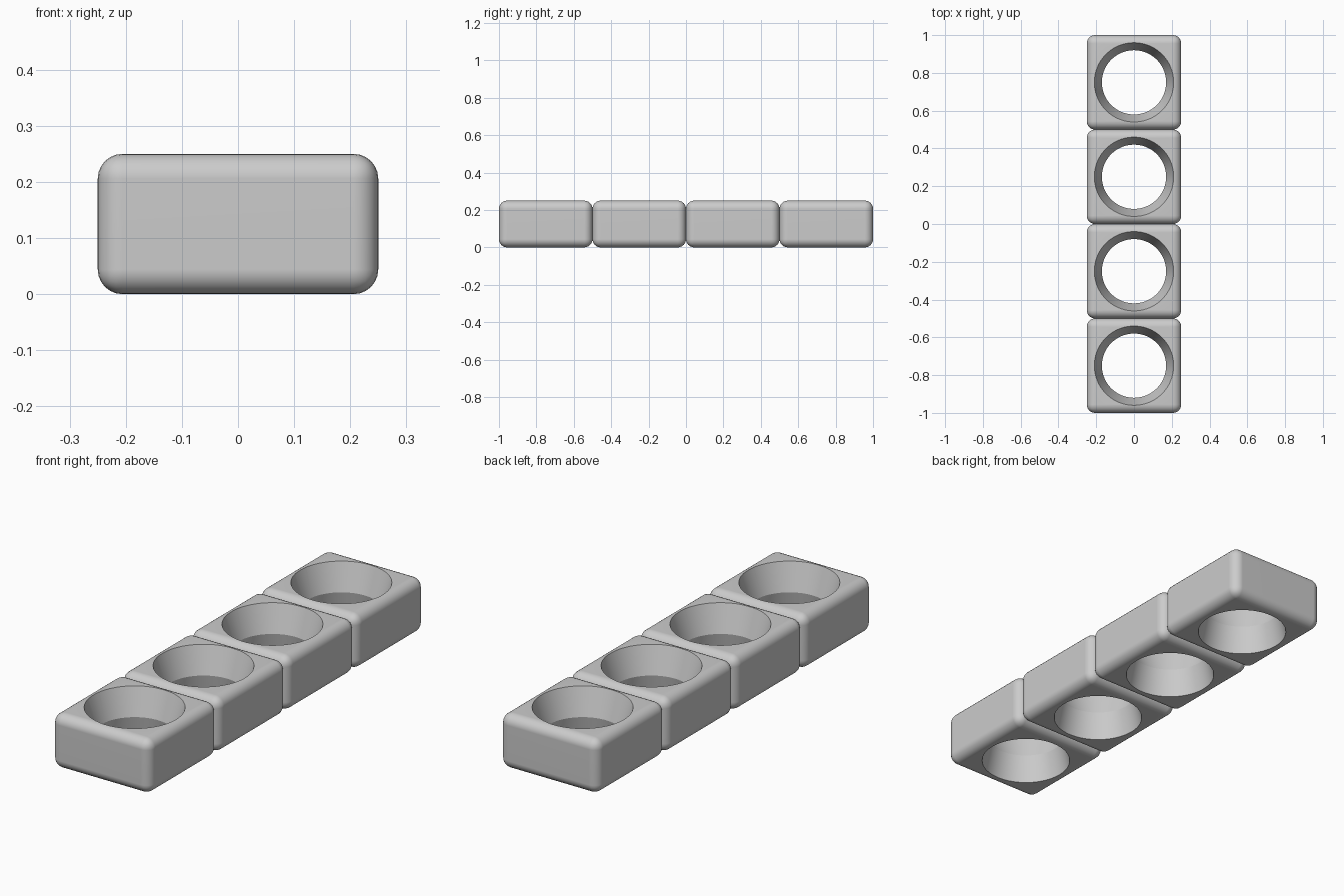
import bpy, bmesh, math

if "Cube" in bpy.data.objects:
    bpy.data.objects.remove(bpy.data.objects["Cube"], do_unlink=True)

SIZE, HEIGHT, ROUND = 0.5, 0.25, 0.044
COUNT, SIDES = 4, 96
# Hole profile (radius, z): wide mouths meeting at a narrow waist
PROFILE = [(0.197, -0.01), (0.17, 0.125), (0.2132, 0.26)]

grey = bpy.data.materials.new("plain grey")
grey.use_nodes = True
colour = (0.6, 0.6, 0.6, 1)
grey.diffuse_color = colour
grey.node_tree.nodes["Principled BSDF"].inputs["Base Color"].default_value = colour


def add_object(name, bm):
    bmesh.ops.recalc_face_normals(bm, faces=bm.faces)
    mesh = bpy.data.meshes.new(name)
    bm.to_mesh(mesh)
    bm.free()
    mesh.materials.append(grey)
    obj = bpy.data.objects.new(name, mesh)
    bpy.context.collection.objects.link(obj)
    return obj


def rounded_block(name):
    bm = bmesh.new()
    bmesh.ops.create_cube(bm, size=1)
    bmesh.ops.scale(bm, vec=(SIZE, SIZE, HEIGHT), verts=bm.verts)
    bmesh.ops.translate(bm, vec=(0, 0, HEIGHT / 2), verts=bm.verts)
    bmesh.ops.bevel(bm, geom=bm.edges[:], offset=ROUND, segments=6,
                    profile=0.5, affect='EDGES')
    return add_object(name, bm)


def hole_cutter():
    bm = bmesh.new()
    rings = []
    for r, z in PROFILE:
        angles = [2 * math.pi * i / SIDES for i in range(SIDES)]
        rings.append([bm.verts.new((r * math.cos(a), r * math.sin(a), z)) for a in angles])
    for low, high in zip(rings, rings[1:]):
        for i in range(SIDES):
            j = (i + 1) % SIDES
            bm.faces.new((low[i], low[j], high[j], high[i]))
    bm.faces.new(rings[0])
    bm.faces.new(rings[-1])
    return add_object("hole_cutter", bm)


# One block with its hole cut through
block = rounded_block("block_1")
cutter = hole_cutter()
cut = block.modifiers.new("hole", 'BOOLEAN')
cut.operation, cut.solver, cut.object = 'DIFFERENCE', 'EXACT', cutter
bpy.ops.object.select_all(action='DESELECT')
bpy.context.view_layer.objects.active = block
block.select_set(True)
bpy.ops.object.modifier_apply(modifier=cut.name)
bpy.data.objects.remove(cutter, do_unlink=True)
bpy.ops.object.shade_smooth_by_angle(angle=math.radians(20))
weighted = block.modifiers.new("even shading", 'WEIGHTED_NORMAL')
weighted.keep_sharp = True

# Row of touching blocks from front to back
for i in range(COUNT):
    part = block if i == 0 else block.copy()
    if i:
        part.name = f"block_{i + 1}"
        bpy.context.collection.objects.link(part)
    part.location.y = (i - (COUNT - 1) / 2) * SIZE
